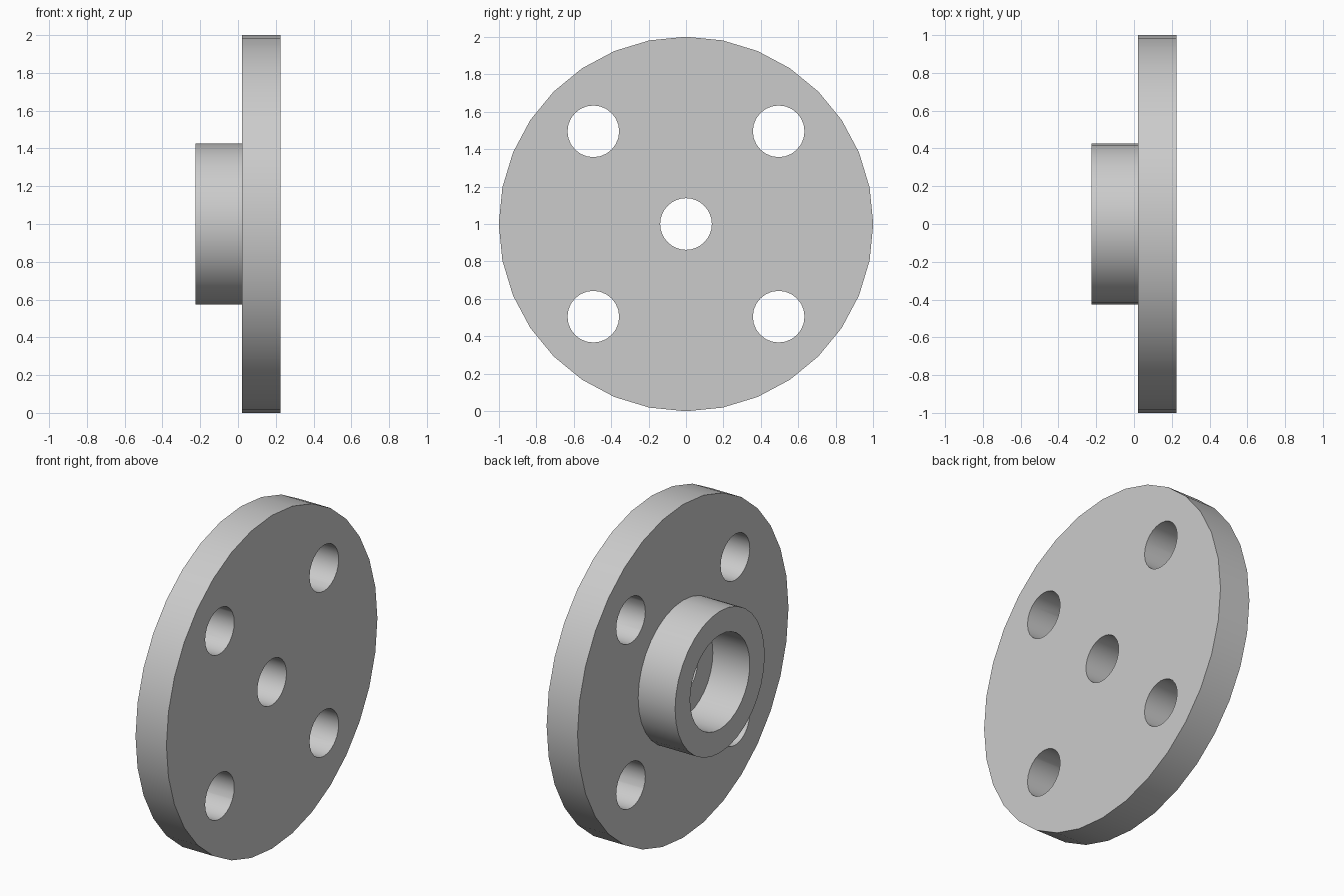
import bpy
import bmesh
from math import cos, sin, pi
from mathutils import Matrix

cube = bpy.data.objects.get("Cube")
if cube:
    bpy.data.objects.remove(cube, do_unlink=True)

BACK, STEP, FACE = -0.225, 0.02, 0.225    # planes along the axle (x)
RIM, HUB, RECESS, HOLE = 1.0, 0.425, 0.283, 0.138
BOLT = 0.495                               # bolt hole offset in y and z
SEGMENTS = 32

# Plain grey metal
grey = bpy.data.materials.new("grey_metal")
colour = (0.6, 0.6, 0.6, 1)
grey.diffuse_color = colour
grey.use_nodes = True
grey.node_tree.nodes["Principled BSDF"].inputs["Base Color"].default_value = colour


def make_object(name, bm):
    bmesh.ops.recalc_face_normals(bm, faces=bm.faces)
    mesh = bpy.data.meshes.new(name)
    bm.to_mesh(mesh)
    bm.free()
    mesh.materials.append(grey)
    obj = bpy.data.objects.new(name, mesh)
    bpy.context.collection.objects.link(obj)
    return obj


def lathe(name, profile):
    """Turn a closed (x, radius) profile around the x axis."""
    bm = bmesh.new()
    rings = []
    for i in range(SEGMENTS):
        a = 2 * pi * i / SEGMENTS
        rings.append([bm.verts.new((x, r * cos(a), 1 + r * sin(a))) for x, r in profile])
    for i, ring in enumerate(rings):
        following = rings[(i + 1) % SEGMENTS]
        for j in range(len(profile)):
            k = (j + 1) % len(profile)
            bm.faces.new((ring[j], ring[k], following[k], following[j]))
    return make_object(name, bm)


# Flange disc with stepped hub, recessed bore and centre hole
flange = lathe("hub_flange", [
    (FACE, HOLE), (FACE, RIM), (STEP, RIM), (STEP, HUB),
    (BACK, HUB), (BACK, RECESS), (STEP, RECESS), (STEP, HOLE)])

# Four bolt holes
bm = bmesh.new()
for y in (-BOLT, BOLT):
    for z in (1 - BOLT, 1 + BOLT):
        bmesh.ops.create_cone(
            bm, cap_ends=True, segments=24, radius1=HOLE, radius2=HOLE, depth=1,
            matrix=Matrix.Translation((0, y, z)) @ Matrix.Rotation(pi / 2, 4, "Y"))
cutter = make_object("bolt_hole_cutter", bm)
cutter.hide_render = True

cut = flange.modifiers.new("bolt_holes", "BOOLEAN")
cut.operation = "DIFFERENCE"
cut.solver = "EXACT"
cut.object = cutter

for obj in bpy.context.selected_objects:
    obj.select_set(False)
bpy.context.view_layer.objects.active = flange
flange.select_set(True)
bpy.ops.object.modifier_apply(modifier=cut.name)
bpy.data.objects.remove(cutter, do_unlink=True)

# Smooth round walls, crisp edges
bpy.ops.object.shade_smooth_by_angle()
